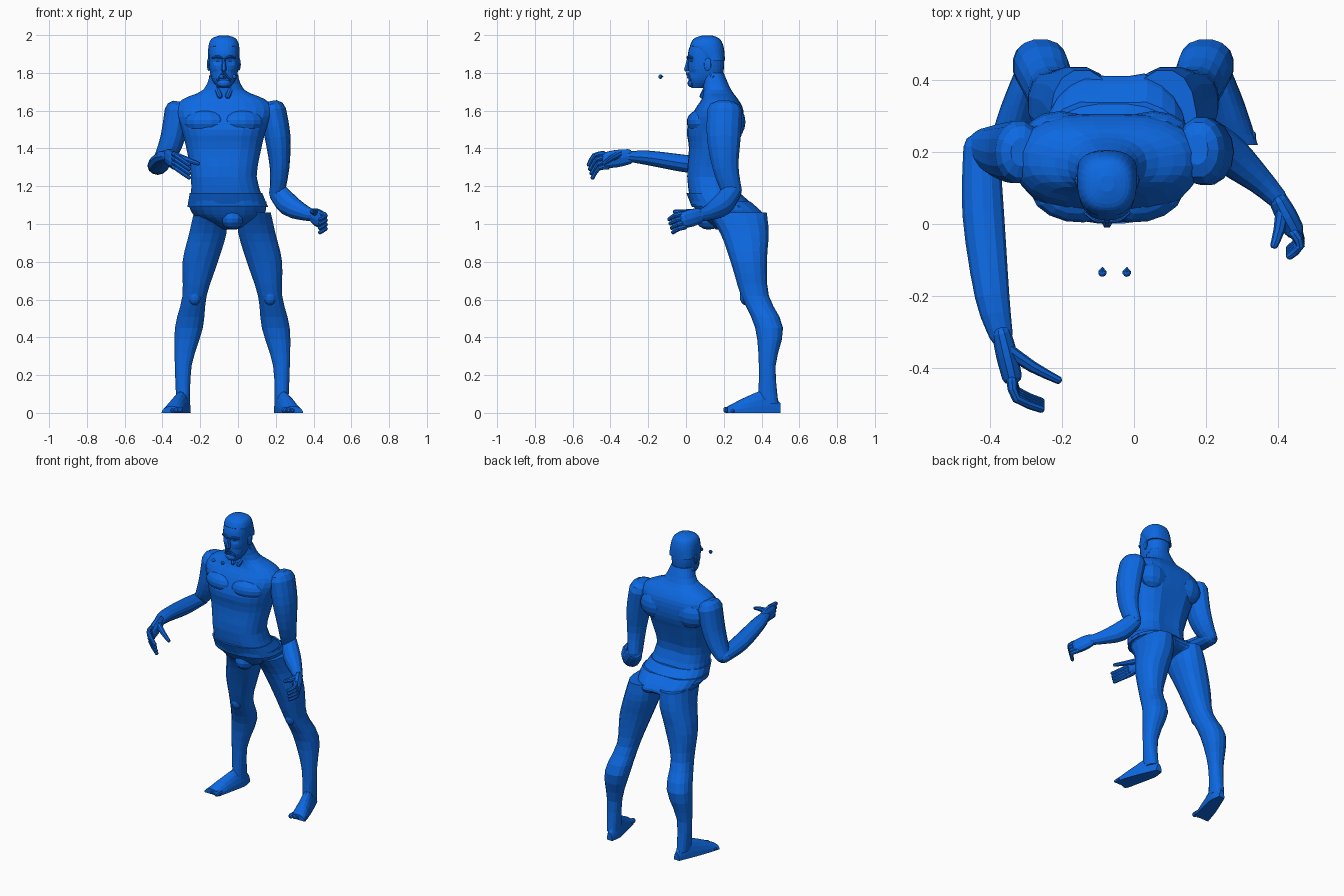
import bpy, bmesh, math
from mathutils import Vector, Matrix

cube = bpy.data.objects.get("Cube")
if cube:
    bpy.data.objects.remove(cube, do_unlink=True)

BLUE = (0.004, 0.14, 0.76, 1)
blue = bpy.data.materials.new("plain blue")
blue.use_nodes = True
blue.diffuse_color = BLUE
blue.node_tree.nodes["Principled BSDF"].inputs["Base Color"].default_value = BLUE

SIDES = {"left": 1, "right": -1}
HEAD_X = -.075
HIP_X = -.03


def finish(name, mesh_data):
    """Turn a bmesh into a coloured, flat shaded object."""
    bmesh.ops.recalc_face_normals(mesh_data, faces=mesh_data.faces)
    mesh = bpy.data.meshes.new(name)
    mesh_data.to_mesh(mesh)
    mesh_data.free()
    mesh.materials.append(blue)
    part = bpy.data.objects.new(name, mesh)
    bpy.context.collection.objects.link(part)
    return part


def smooth(keys, steps=3):
    """Pass a smooth curve through a few key tuples."""
    result = []
    last = len(keys) - 1
    for i in range(last):
        before, start = keys[max(i - 1, 0)], keys[i]
        end, after = keys[i + 1], keys[min(i + 2, last)]
        for step in range(steps):
            t = step / steps
            ease = t * t * (3 - 2 * t)
            result.append(tuple(
                b + (c - b) * ease + t * (1 - t) * ((1 - t) * (c - a) - t * (d - b)) / 2
                for a, b, c, d in zip(before, start, end, after)))
    return result + [tuple(keys[last])]


def loft(name, rings):
    """Skin a list of point rings and close both ends."""
    mesh_data = bmesh.new()
    rows = [[mesh_data.verts.new(point) for point in ring] for ring in rings]
    count = len(rows[0])
    for low, high in zip(rows, rows[1:]):
        for i in range(count):
            j = (i + 1) % count
            mesh_data.faces.new((low[i], low[j], high[j], high[i]))
    mesh_data.faces.new(rows[0][::-1])
    mesh_data.faces.new(rows[-1])
    return finish(name, mesh_data)


def level_ring(z, centre, half, front, back, sides=24, shape=None):
    """Horizontal rounded section between a front and a back depth."""
    def swell(value):
        return math.copysign(abs(value) ** .85, value)

    ring = []
    for i in range(sides):
        angle = math.tau * (i + .5) / sides
        dx, depth = half * swell(math.cos(angle)), swell(math.sin(angle))
        y = (front + back) / 2 + depth * (back - front) / 2
        if shape:
            y += shape(dx, depth, z)
        ring.append((centre + dx, y, z))
    return ring


def tube(name, keys, flat=1, sides=12, steps=3):
    """Limb with rounded ends through (x, y, z, radius) keys."""
    stations = smooth(keys, steps)
    points = [Vector(s[:3]) for s in stations]
    along = (points[-1] - points[0]).normalized()
    up = Vector((0, 1, 0)) if abs(along.z) > .75 else Vector((0, 0, 1))
    last = len(points) - 1
    rings = []
    for i, point in enumerate(points):
        radius = stations[i][3]
        along = (points[min(i + 1, last)] - points[max(i - 1, 0)]).normalized()
        across = along.cross(up).normalized()
        over = across.cross(along) * flat
        tilts = [0]
        if i == 0:
            tilts = [-1.1, -.6, 0]
        elif i == last:
            tilts = [0, .6, 1.1]
        for tilt in tilts:
            centre = point + along * radius * .8 * math.sin(tilt)
            size = radius * math.cos(tilt)
            angles = [math.tau * j / sides for j in range(sides)]
            rings.append([centre + (across * math.cos(a) + over * math.sin(a)) * size
                          for a in angles])
    return loft(name, rings)


def blob(name, centre, size, segments=12, turn=0):
    mesh_data = bmesh.new()
    bmesh.ops.create_uvsphere(mesh_data, u_segments=segments, v_segments=segments * 2 // 3, radius=1)
    placing = (Matrix.Translation(centre) @ Matrix.Rotation(turn, 4, 'Z')
               @ Matrix.Diagonal((*size, 1)))
    bmesh.ops.transform(mesh_data, matrix=placing, verts=mesh_data.verts)
    return finish(name, mesh_data)


def body(name, keys, shape=None):
    """Trunk section by section; the hips lean towards the left."""
    rings = []
    for z, half, front, back in smooth(keys):
        centre = HEAD_X + .13 * max(0, 1.25 - z)
        rings.append(level_ring(z, centre, half, front, back, shape=shape))
    return loft(name, rings)


# Torso with spine groove and chest split, up to the neck
def torso_shape(dx, depth, z):
    middle = math.exp(-(dx / .04) ** 2) * min(1, max(0, (1.7 - z) * 10))
    return middle * (-.02 if depth > 0 else .01)


body("torso", [(1.1, .2, .02, .31), (1.25, .175, 0, .25), (1.4, .2, .01, .28), (1.5, .225, 0, .31),
               (1.6, .26, .04, .31), (1.66, .22, .08, .28), (1.71, .11, .09, .24),
               (1.8, .07, .08, .2)], torso_shape)
for label, side in SIDES.items():
    blob(label + "_chest_muscle", (HEAD_X + side * .1, .075, 1.54), (.115, .07, .065), 14, side * .2)
    blob(label + "_back_muscle", (HEAD_X + side * .13, .25, 1.54), (.1, .065, .09))


# Briefs with a cleft at the back, and a waistband
def seat_shape(dx, depth, z):
    return -.05 * math.exp(-(dx / .03) ** 2) if depth > .2 else 0


body("briefs", [(.97, .03, .16, .28), (1.01, .12, .1, .41), (1.05, .19, .065, .425),
                (1.12, .21, .025, .35)], seat_shape)
body("waistband", [(1.09, .215, .03, .37), (1.165, .193, 0, .285)])
blob("front_pouch", (HIP_X, .12, 1.03), (.06, .07, .06))

# Legs and feet, mirrored about the hips
LEG = [(1.06, .115, .09, .11, .43), (.95, .13, .1, .18, .44), (.8, .17, .095, .235, .43),
       (.62, .2, .065, .29, .44), (.45, .23, .075, .365, .515), (.25, .26, .045, .385, .475),
       (.05, .26, .037, .38, .49)]
FOOT = [(.5, .25, .02, .05), (.43, .26, .04, .12), (.33, .29, .05, .09), (.22, .32, .055, .035)]
for label, side in SIDES.items():
    loft(label + "_leg", [level_ring(z, HIP_X + side * out, half, front, back, 16)
                          for z, out, half, front, back in smooth(LEG)])
    rings = []
    for y, out, half, height in smooth(FOOT):
        arc = [math.pi * i / 10 for i in range(11)]
        rings.append([(HIP_X + side * out + half * math.cos(a), y, height * math.sin(a))
                      for a in arc])
    loft(label + "_foot", rings)
    for i in range(5):
        out, size = HIP_X + side * (.276 + .021 * i), .016 - .0015 * i
        tube(label + "_toe", [(out, .25, size, size), (out, .21 + .008 * i, size, size)], 1, 8, 1)
    blob(label + "_kneecap", (HIP_X + side * .2, .315, .615), (.035, .03, .045))

# Arms, shoulder to wrist
tube("left_upper_arm", [(.185, .205, 1.6, .07), (.21, .2, 1.46, .068), (.22, .21, 1.3, .052),
                        (.207, .245, 1.165, .04)], 1.35, 14)
tube("left_forearm", [(.21, .245, 1.17, .048), (.27, .19, 1.1, .055), (.35, .12, 1.06, .038),
                      (.4, .07, 1.045, .028)], 1.1)
tube("right_upper_arm", [(-.32, .2, 1.6, .068), (-.345, .2, 1.46, .065), (-.385, .205, 1.36, .055),
                         (-.425, .215, 1.3, .04)], 1.3, 14)
tube("right_forearm", [(-.425, .215, 1.3, .05), (-.42, .03, 1.315, .058), (-.395, -.2, 1.35, .048),
                       (-.37, -.31, 1.357, .033)], .8)


def hand(label, wrist, palm, spread, curl, thumb_tip):
    """Palm along one vector, four fingers stacked along another, and a thumb."""
    wrist, palm, curl, thumb_tip = map(Vector, (wrist, palm, curl, thumb_tip))
    spread = Vector(spread).normalized() * .024
    knuckles = wrist + palm
    tube(label + "_palm", [(*wrist, .026), (*(wrist + palm * .5), .03), (*knuckles, .028)], 1.6, 10)
    for i in range(4):
        base = knuckles + spread * (i - 1.5)
        middle = base + palm * .4
        tube(label + "_finger", [(*base, .015), (*middle, .013), (*(middle + curl), .011)], 1, 8, 2)
    base = wrist + palm * .3 - spread
    middle = base.lerp(thumb_tip, .5) + palm * .06
    tube(label + "_thumb", [(*base, .02), (*middle, .016), (*thumb_tip, .011)], 1, 8, 2)


hand("right", (-.37, -.3, 1.357), (.03, -.125, -.02), (0, .3, -1), (.07, -.03, -.05), (-.21, -.435, 1.32))
hand("left", (.4, .07, 1.045), (.045, -.085, -.025), (0, .3, -1), (-.03, -.03, -.02), (.39, -.06, 1.065))


# Head with hollow eye sockets and cheeks
def face_shape(dx, depth, z):
    if depth > 0:
        return 0
    socket = math.hypot(abs(dx) - .034, z - 1.862) / .016
    cheek = math.hypot(abs(dx) - .05, z - 1.8) / .018
    return .016 * math.exp(-socket ** 2) + .008 * math.exp(-cheek ** 2)


HEAD = smooth([(1.72, .03, .03, .1), (1.76, .06, .015, .18), (1.82, .077, .012, .2), (1.9, .08, .01, .2),
               (1.95, .075, .025, .19), (1.98, .057, .045, .17), (1.995, .015, .09, .13)], 4)
loft("head", [level_ring(z, HEAD_X, half, front, back, 26, face_shape)
              for z, half, front, back in HEAD])

# Short hair, slightly proud of the scalp with a raised hairline
loft("hair", [level_ring(z + .004, HEAD_X, half + .004, front + max(0, 1.94 - z), back + .004, 26)
              for z, half, front, back in HEAD if z > 1.84])

# Nose, brows, ears, moustache, beard and neck cords
tube("nose", [(HEAD_X, .012, 1.87, .008), (HEAD_X, .003, 1.818, .015)], 1, 6)
blob("lower_lip", (HEAD_X, .013, 1.775), (.018, .008, .005), 8)
blob("beard", (HEAD_X, .03, 1.746), (.036, .022, .023))
for label, side in SIDES.items():
    def beside(out, y, z, size):
        return HEAD_X + side * out, y, z, size

    tube(label + "_brow", [beside(.012, .008, 1.879, .006), beside(.035, .013, 1.886, .007),
                           beside(.06, .032, 1.88, .006)], 1, 8)
    tube(label + "_moustache", [beside(.004, .006, 1.798, .007), beside(.034, .022, 1.765, .007)], 1, 8)
    tube(label + "_neck_cord", [beside(.06, .14, 1.78, .02), beside(.02, .085, 1.675, .014)], 1, 8)
    blob(label + "_ear", beside(.08, .115, 1.845, 0)[:3], (.009, .022, .034), 10, -side * .25)

    # Loose eyeball in front of the face, pointed at the back
    eye = blob(label + "_eyeball", (0, 0, 0), (.012, .012, .012), 10)
    for vertex in eye.data.vertices:
        if vertex.co.y > .006:
            vertex.co = (vertex.co.x * .3, vertex.co.y + .004, vertex.co.z * .3)
    eye.location = (-.054 + side * .034, -.135, 1.78)
